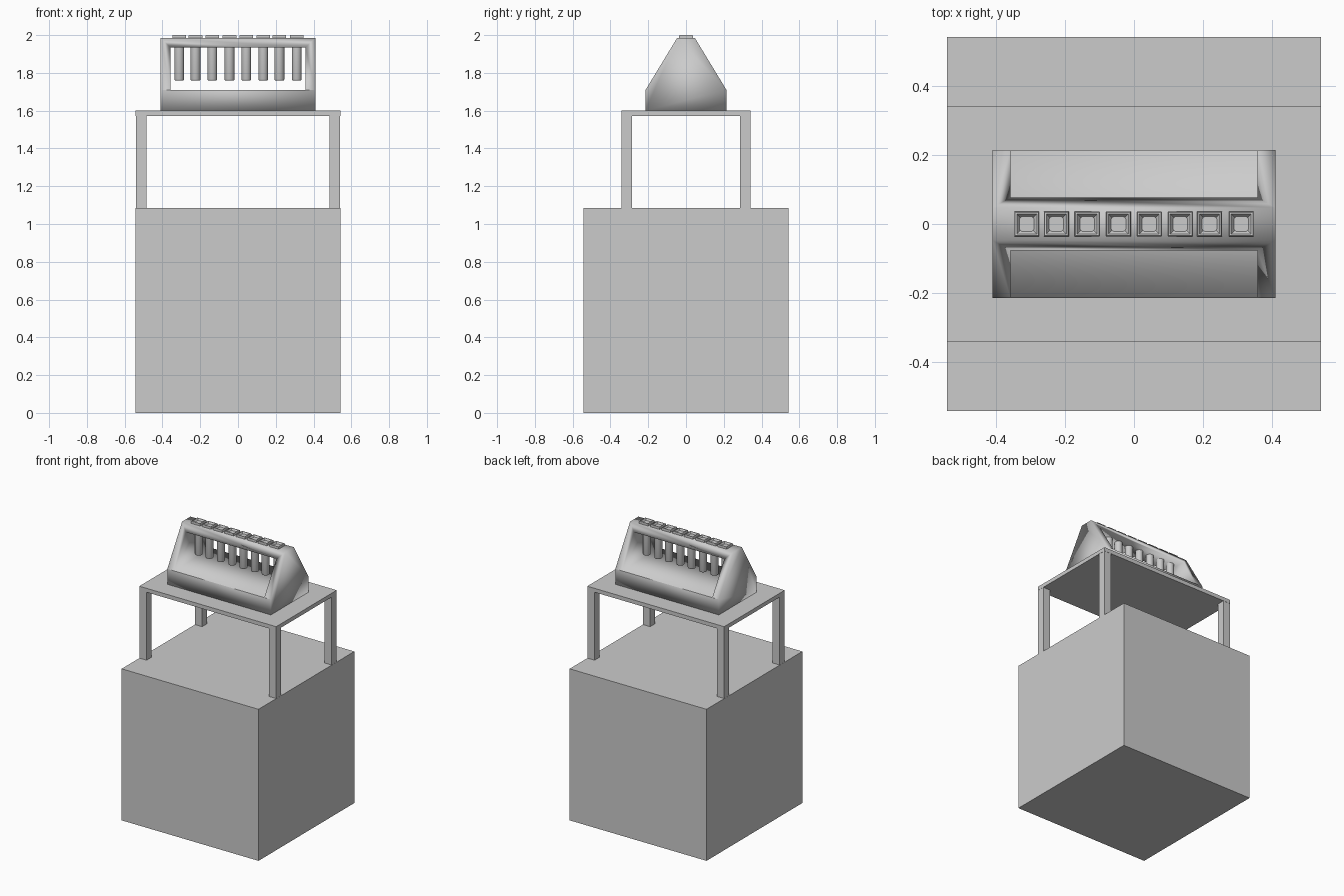
import bpy, bmesh, math
from mathutils import Matrix

if "Cube" in bpy.data.objects:
    bpy.data.objects.remove(bpy.data.objects["Cube"])


def finish(name, bm, smooth=False):
    bmesh.ops.recalc_face_normals(bm, faces=bm.faces)
    for f in bm.faces:
        f.smooth = smooth
    me = bpy.data.meshes.new(name)
    bm.to_mesh(me)
    bm.free()
    ob = bpy.data.objects.new(name, me)
    bpy.context.collection.objects.link(ob)
    return ob


def box(name, x0, x1, y0, y1, z0, z1):
    bm = bmesh.new()
    m = Matrix.Translation(((x0 + x1) / 2, (y0 + y1) / 2, (z0 + z1) / 2)) @ \
        Matrix.Diagonal((x1 - x0, y1 - y0, z1 - z0, 1))
    bmesh.ops.create_cube(bm, size=1, matrix=m)
    return finish(name, bm)


# Large block at the bottom
box("base_block", -0.542, 0.542, -0.542, 0.542, 0, 1.085)

# Table top and four legs
box("table_top", -0.542, 0.542, -0.342, 0.342, 1.572, 1.6)
for sx, side in ((-1, "left"), (1, "right")):
    for sy, end in ((-1, "front"), (1, "back")):
        cx, cy = sx * 0.513, sy * 0.314
        box(f"{end}_{side}_leg", cx - 0.028, cx + 0.028, cy - 0.027, cy + 0.027, 1.085, 1.573)

# Rack body: end profile extruded along x
profile = [(-0.214, 1.6), (0.214, 1.6), (0.214, 1.71), (0.047, 1.985), (-0.047, 1.985), (-0.214, 1.71)]
bm = bmesh.new()
face = bm.faces.new([bm.verts.new((-0.41, y, z)) for y, z in profile])
ext = bmesh.ops.extrude_face_region(bm, geom=[face])
bmesh.ops.translate(bm, vec=(0.82, 0, 0), verts=[v for v in ext["geom"] if isinstance(v, bmesh.types.BMVert)])
rack = finish("tube_rack", bm)

# Window cut straight through the rack
cutter = box("window_cutter", -0.358, 0.358, -0.5, 0.5, 1.7101, 1.935)
mod = rack.modifiers.new("window", "BOOLEAN")
mod.operation = "DIFFERENCE"
mod.solver = "EXACT"
mod.object = cutter
bpy.context.view_layer.objects.active = rack
rack.select_set(True)
bpy.ops.object.modifier_apply(modifier=mod.name)
bpy.data.objects.remove(cutter)
for p in rack.data.polygons:
    p.use_smooth = True

# Tubes hanging from the bar, each with a recessed square collar
for i, x in enumerate((-0.311, -0.225, -0.136, -0.045, 0.044, 0.134, 0.219, 0.311)):
    bm = bmesh.new()
    bmesh.ops.create_cone(bm, cap_ends=True, segments=24, radius1=0.026, radius2=0.026, depth=0.229,
                          matrix=Matrix.Translation((x, 0, 1.8745)))
    rim = [e for e in bm.edges if all(abs(v.co.z - 1.76) < 1e-3 for v in e.verts)]
    bmesh.ops.bevel(bm, geom=rim, offset=0.005, segments=2, affect="EDGES", profile=0.5)
    tube = finish(f"tube_{i + 1}", bm, True)
    tube.data.set_sharp_from_angle(angle=math.radians(50))

    bm = bmesh.new()
    rings = []
    for half, z in ((0.034, 1.982), (0.036, 1.985), (0.036, 1.997), (0.034, 2.0),
                    (0.029, 2.0), (0.027, 1.997), (0.019, 1.986)):
        rings.append([bm.verts.new((x + a * half, b * half, z))
                      for a, b in ((-1, -1), (1, -1), (1, 1), (-1, 1))])
    for lo, hi in zip(rings, rings[1:]):
        for k in range(4):
            bm.faces.new((lo[k], lo[(k + 1) % 4], hi[(k + 1) % 4], hi[k]))
    bm.faces.new(rings[0])
    bm.faces.new(rings[-1])
    finish(f"tube_collar_{i + 1}", bm)
